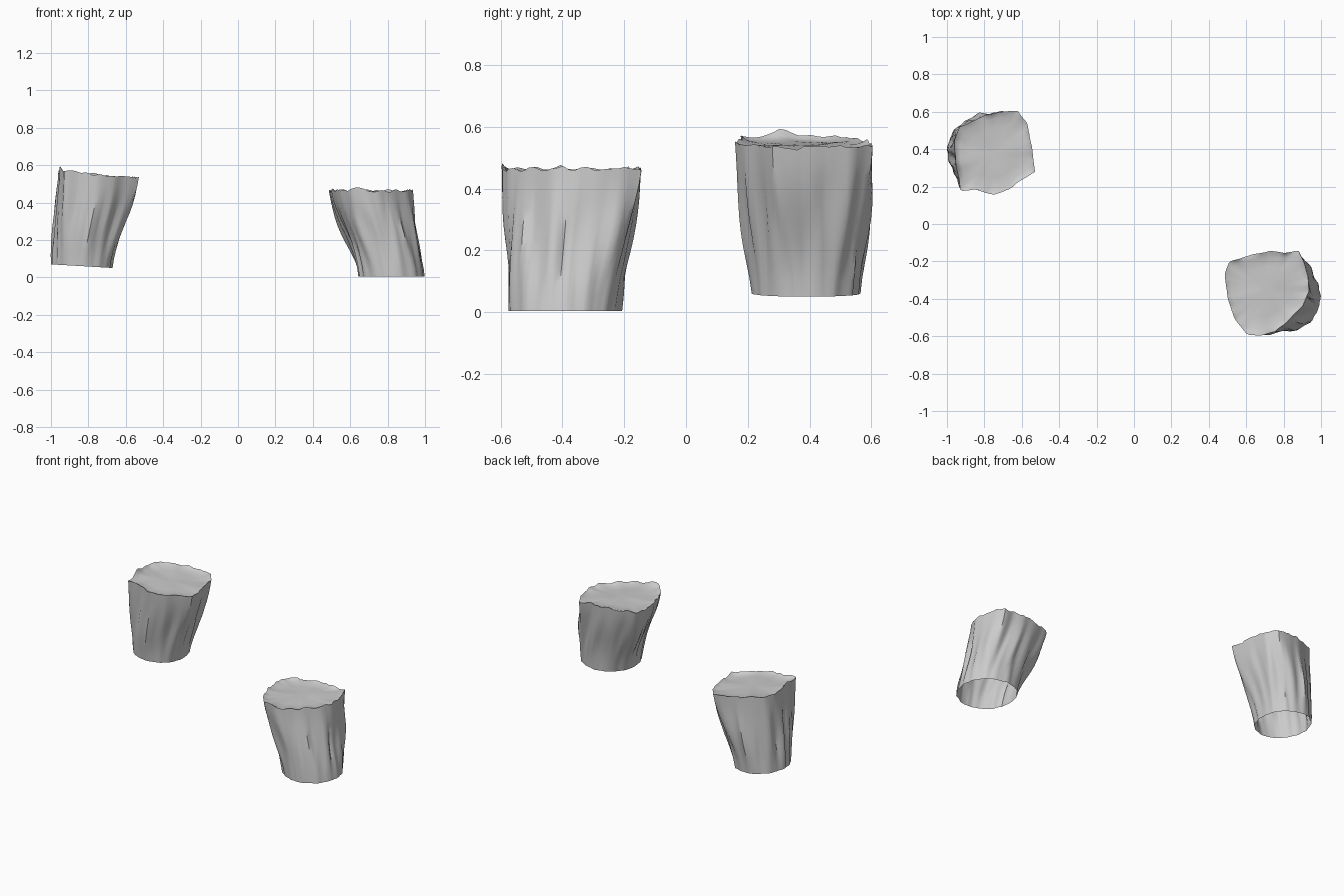
import bpy, bmesh, math
from mathutils import Vector, noise

if "Cube" in bpy.data.objects:
    bpy.data.objects.remove(bpy.data.objects["Cube"])

SEG, LEVELS = 72, 10


def resample(points, n):
    """Evenly spaced points along a closed polyline."""
    pts = [Vector(p) for p in points]
    pts.append(pts[0])
    lens = [(b - a).length for a, b in zip(pts, pts[1:])]
    total, out = sum(lens), []
    for k in range(n):
        d, i = total * k / n, 0
        while d > lens[i]:
            d -= lens[i]
            i += 1
        out.append(pts[i].lerp(pts[i + 1], d / lens[i]))
    return out


def stump(name, rim, base_c, base_r, rim_z, base_z, spike, seed):
    outline = resample(rim, SEG)
    centre = sum(outline, Vector((0, 0))) / SEG
    bm = bmesh.new()
    rings = []

    # Fluted bark wall, leaning and widening from base to rim
    for level in range(LEVELS + 1):
        t = level / LEVELS
        blend = 0.5 * t + 0.5 * t * t * (3 - 2 * t)
        ring = []
        for p in outline:
            d = p - centre
            a = math.atan2(d.y, d.x)
            c, s = math.cos(a), math.sin(a)
            foot = Vector((base_c[0] + base_r[0] * c, base_c[1] + base_r[1] * s))
            q = foot.lerp(p, blend)
            flute = noise.noise((c * 3.2 + seed, s * 3.2, t * 1.1))
            fine = noise.noise((c * 7 + seed, s * 7, t * 1.5))
            amount = 0.022 * math.sin(math.pi * min(t + 0.08, 1)) + 0.004
            q += Vector((c, s)) * (flute + 0.5 * fine) * amount
            jag = noise.noise((c * 6, s * 6, seed + 5)) * 0.016
            jag += 0.028 * max(0, 1 - (p - Vector(spike)).length / 0.05)
            top = rim_z(p.x) + jag
            ring.append(bm.verts.new((q.x, q.y, base_z(foot.x) * (1 - t) + top * t)))
        rings.append(ring)

    # Slightly sunken, uneven cap
    for f, drop in ((0.95, 0.006), (0.86, 0.012), (0.6, 0.012), (0.3, 0.010)):
        ring = []
        for p, edge in zip(outline, rings[LEVELS]):
            q = centre.lerp(p, f)
            flat = rim_z(q.x) - drop + 0.008 * noise.noise((q.x * 8, q.y * 8, seed))
            z = flat + (edge.co.z - rim_z(p.x)) * max(0, (f - 0.8) * 3)
            ring.append(bm.verts.new((q.x, q.y, z)))
        rings.append(ring)
    for lo, hi in zip(rings, rings[1:]):
        for i in range(SEG):
            j = (i + 1) % SEG
            bm.faces.new((lo[i], lo[j], hi[j], hi[i]))
    hub = bm.verts.new((centre.x, centre.y, rim_z(centre.x) - 0.01))
    for i in range(SEG):
        bm.faces.new((rings[-1][i], rings[-1][(i + 1) % SEG], hub))

    mesh = bpy.data.meshes.new(name)
    bm.to_mesh(mesh)
    bm.free()
    obj = bpy.data.objects.new(name, mesh)
    bpy.context.collection.objects.link(obj)
    bpy.context.view_layer.objects.active = obj
    obj.select_set(True)
    bpy.ops.object.shade_smooth_by_angle(angle=math.radians(50))
    obj.select_set(False)


# Rear left stump, raised and tipped a little
stump("left_stump",
      [(-.545, .40), (-.57, .535), (-.62, .605), (-.715, .60), (-.80, .58),
       (-.86, .55), (-.93, .52), (-.96, .45), (-.955, .33), (-.935, .24),
       (-.93, .175), (-.845, .185), (-.75, .155), (-.66, .19), (-.61, .23),
       (-.53, .28)],
      (-.833, .39), (.165, .175),
      lambda x: .55 - .09 * (x + .75), lambda x: .06 - .06 * (x + .83),
      (-.95, .3), 1.3)

# Front right stump, standing on the ground
stump("right_stump",
      [(.935, -.36), (.93, -.28), (.91, -.21), (.88, -.14), (.80, -.155),
       (.73, -.145), (.62, -.165), (.51, -.20), (.485, -.27), (.50, -.40),
       (.54, -.51), (.605, -.595), (.68, -.595), (.755, -.575), (.82, -.52),
       (.90, -.44)],
      (.818, -.392), (.18, .18),
      lambda x: .465, lambda x: .004,
      (.63, -.59), 4.7)
